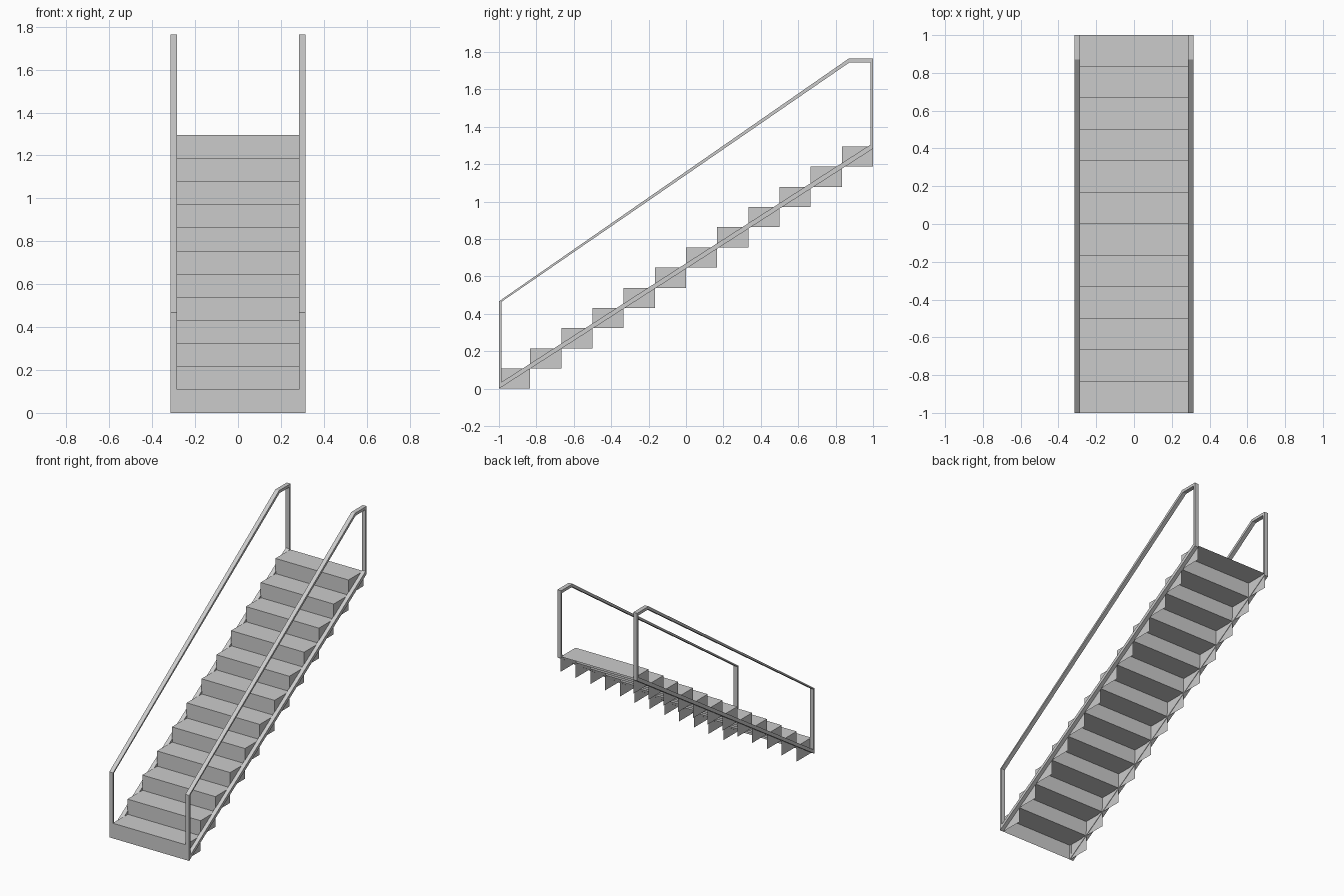
import bpy, bmesh

if "Cube" in bpy.data.objects:
    bpy.data.objects.remove(bpy.data.objects["Cube"])

STEPS, RUN, RISE, HALF = 12, 2 / 12, 1.295 / 12, 0.288


def make_object(name, bm):
    mesh = bpy.data.meshes.new(name)
    bm.to_mesh(mesh)
    bm.free()
    obj = bpy.data.objects.new(name, mesh)
    bpy.context.collection.objects.link(obj)
    return obj


# Steps: thin riser, tread and side cheeks, open at the back and underneath
bm = bmesh.new()
for i in range(STEPS):
    y0, z0 = -1 + i * RUN, i * RISE
    y1, z1 = y0 + RUN, z0 + RISE
    l = [bm.verts.new((-HALF, y, z)) for y, z in ((y0, z0), (y0, z1), (y1, z1), (y1, z0))]
    r = [bm.verts.new((HALF, y, z)) for y, z in ((y0, z0), (y0, z1), (y1, z1), (y1, z0))]
    bm.faces.new((l[0], r[0], r[1], l[1]))      # riser
    bm.faces.new((l[1], r[1], r[2], l[2]))      # tread
    bm.faces.new(l)                             # left cheek
    bm.faces.new(r[::-1])                       # right cheek
bmesh.ops.remove_doubles(bm, verts=bm.verts, dist=1e-5)
make_object("steps", bm)

# Side frame: stringer, two posts and handrail as one closed band
outer = [(-1, 0), (-1, 0.467), (0.87, 1.765), (1, 1.765), (1, 1.283)]
inner = [(-0.987, 0.035), (-0.987, 0.464), (0.875, 1.745), (0.987, 1.745), (0.987, 1.305)]
bm = bmesh.new()
a = [bm.verts.new((0.285, y, z)) for y, z in outer]
b = [bm.verts.new((0.285, y, z)) for y, z in inner]
n = len(outer)
band = [bm.faces.new((a[i], a[(i + 1) % n], b[(i + 1) % n], b[i])) for i in range(n)]
ext = bmesh.ops.extrude_face_region(bm, geom=band, use_keep_orig=True)
moved = [g for g in ext["geom"] if isinstance(g, bmesh.types.BMVert)]
bmesh.ops.translate(bm, verts=moved, vec=(0.03, 0, 0))
bmesh.ops.recalc_face_normals(bm, faces=bm.faces)
frame = make_object("side_frames", bm)

# Mirror the frame to the other side
mirror = frame.modifiers.new("mirror", 'MIRROR')
mirror.use_axis = (True, False, False)
